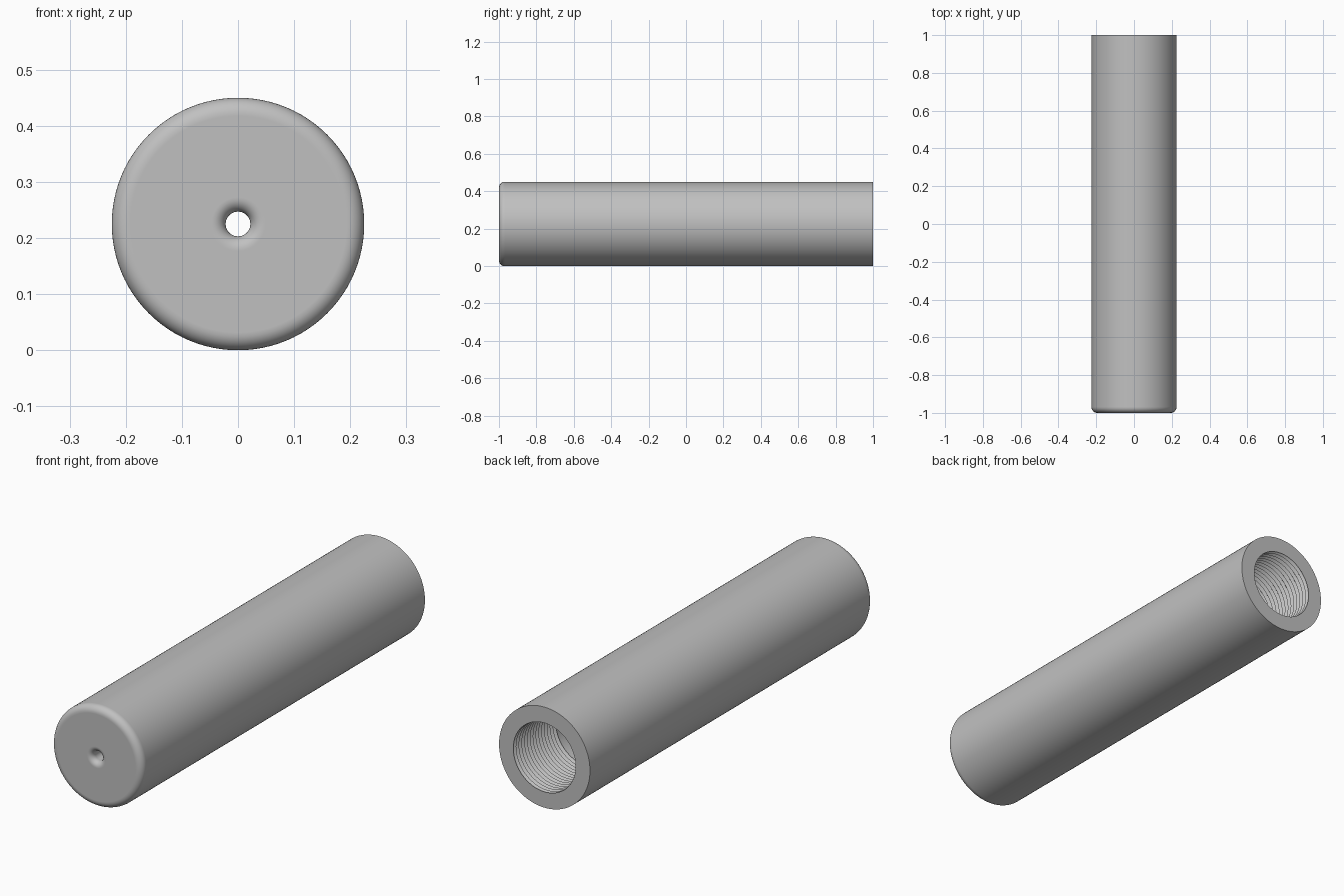
import bpy
import bmesh
from math import sin, cos, pi, radians
from mathutils import Matrix, Vector

cube = bpy.data.objects.get("Cube")
if cube:
    bpy.data.objects.remove(cube, do_unlink=True)

RADIUS = 0.225
BACK, FRONT = 1.0, -1.0
BORE = 0.158            # inner chamber radius
CREST, ROOT = 0.154, 0.165
THREAD_END = 0.70       # y where the thread stops
PITCH = 0.02
HOLE = 0.022            # small through hole
WALL = -0.88            # inside face of the front wall
EDGE = 0.03             # outer rounding
LIP = 0.024             # rounding at the small hole
SUPPORT = 0.002         # tight loops that keep the flats flat


def arc(cy, cr, rad, start, end, steps=8):
    """Points (y, r) on a circular arc, angles in degrees."""
    angles = [radians(start + (end - start) * i / steps) for i in range(steps + 1)]
    return [(cy + rad * cos(a), cr + rad * sin(a)) for a in angles]


# Outer wall, rounded front rim and rounded mouth of the small hole
profile = [(BACK, RADIUS), (FRONT + EDGE + SUPPORT, RADIUS)]
profile += arc(FRONT + EDGE, RADIUS - EDGE, EDGE, 90, 180)
profile += [(FRONT, RADIUS - EDGE - SUPPORT), (FRONT, HOLE + LIP + SUPPORT)]
profile += arc(FRONT + LIP, HOLE + LIP, LIP, 180, 270)
profile += [(FRONT + LIP + SUPPORT, HOLE), (WALL, HOLE)]

# Inner chamber, then the threaded bore out to the open back
profile += [(WALL, BORE), (THREAD_END, BORE)]
for i in range(round((BACK - THREAD_END) / PITCH)):
    y = THREAD_END + i * PITCH
    profile += [(y, CREST), (y + PITCH / 2, ROOT)]
profile.append((BACK, CREST))

# Revolve the closed section about the long axis
bm = bmesh.new()
verts = [bm.verts.new((0, y, r)) for y, r in profile]
edges = [bm.edges.new((a, b)) for a, b in zip(verts, verts[1:] + verts[:1])]
bmesh.ops.spin(bm, geom=verts + edges, cent=(0, 0, 0), axis=(0, 1, 0),
               angle=2 * pi, steps=96, use_merge=True)
bmesh.ops.remove_doubles(bm, verts=bm.verts, dist=0.00001)
bmesh.ops.recalc_face_normals(bm, faces=bm.faces)
bmesh.ops.transform(bm, matrix=Matrix.Translation(Vector((0, 0, RADIUS))), verts=bm.verts)

mesh = bpy.data.meshes.new("threaded_tube")
bm.to_mesh(mesh)
bm.free()
tube = bpy.data.objects.new("threaded_tube", mesh)
bpy.context.collection.objects.link(tube)

# Plain grey metal
grey = bpy.data.materials.new("plain_grey")
grey.use_nodes = True
colour = (0.53, 0.53, 0.53, 1)
grey.diffuse_color = colour
grey.node_tree.nodes["Principled BSDF"].inputs["Base Color"].default_value = colour
mesh.materials.append(grey)

bpy.ops.object.select_all(action="DESELECT")
tube.select_set(True)
bpy.context.view_layer.objects.active = tube
bpy.ops.object.shade_smooth_by_angle(angle=radians(30))
